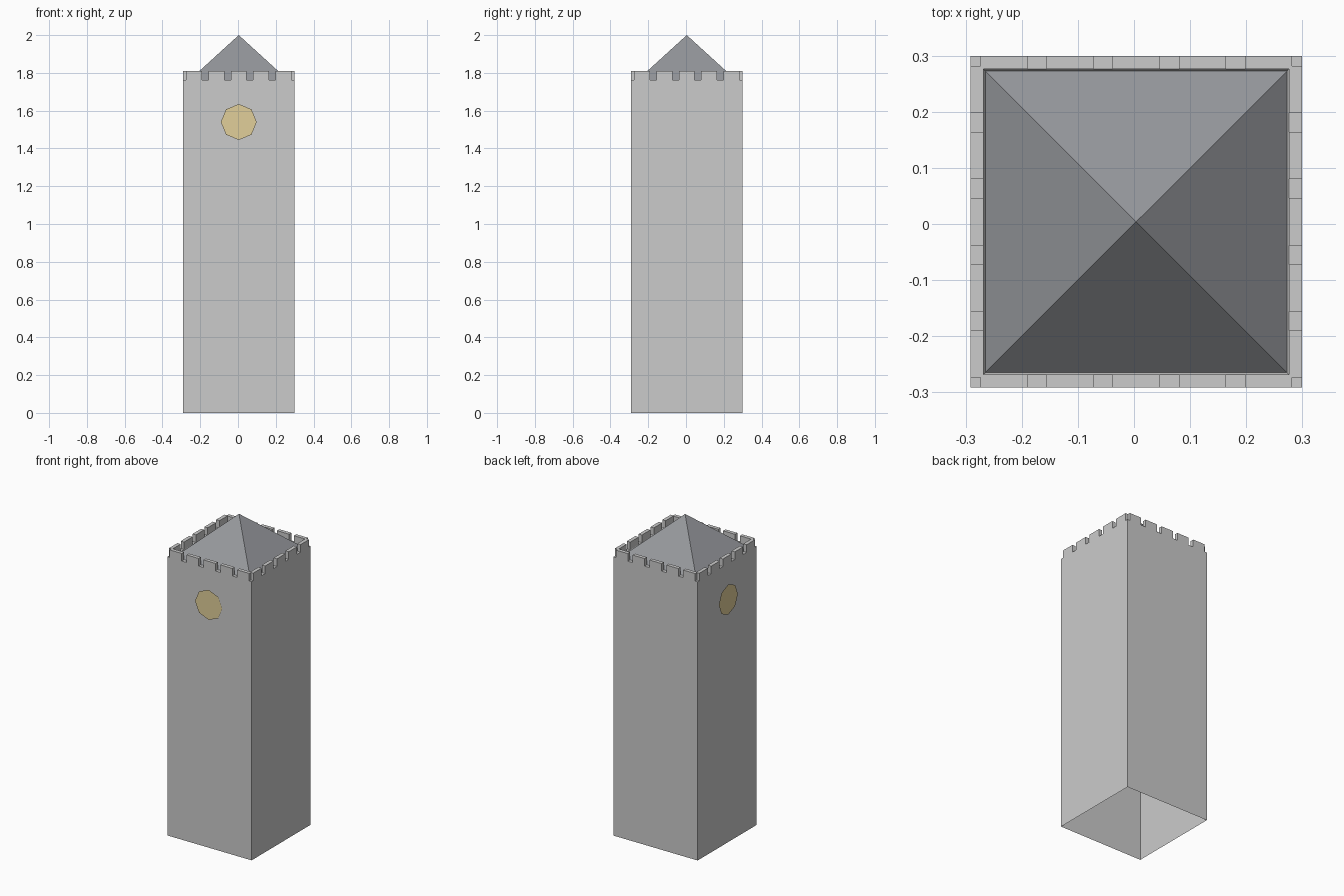
import bpy, bmesh, math
from mathutils import Vector

if "Cube" in bpy.data.objects:
    bpy.data.objects.remove(bpy.data.objects["Cube"])

HALF, INNER, ROOF = 0.295, 0.272, 0.269     # outer wall, parapet inside, roof base
OFF = 0.004                                 # tower centre in x and y
Z_TOP, Z_NOTCH, Z_GUTTER, Z_APEX = 1.81, 1.762, 1.755, 2.0
NOTCH, PITCH = 0.017, 0.118                 # notch half width, spacing


def material(name, rgb):
    m = bpy.data.materials.new(name)
    m.diffuse_color = (*rgb, 1)
    m.use_nodes = True
    m.node_tree.nodes["Principled BSDF"].inputs["Base Color"].default_value = m.diffuse_color
    return m


def finish(bm, name, loc, mat=None):
    me = bpy.data.meshes.new(name)
    bm.to_mesh(me)
    bm.free()
    ob = bpy.data.objects.new(name, me)
    ob.location = loc
    if mat:
        me.materials.append(mat)
    bpy.context.collection.objects.link(ob)
    return ob


def in_notch(t):
    return any(abs(t - c) < NOTCH for c in (PITCH / 2, PITCH * 1.5, PITCH * 2.5))


# Tower: a ring of cells at notch level, walls pulled down, merlons pulled up
pos = [PITCH / 2 - NOTCH, PITCH / 2 + NOTCH, PITCH * 1.5 - NOTCH,
       PITCH * 1.5 + NOTCH, INNER, HALF - NOTCH, HALF]
breaks = [-p for p in reversed(pos)] + pos
bm = bmesh.new()
grid = {}


def vert(i, j):
    if (i, j) not in grid:
        grid[i, j] = bm.verts.new((breaks[i], breaks[j], Z_NOTCH))
    return grid[i, j]


raised = []
n = len(breaks)
for i in range(n - 1):
    for j in range(n - 1):
        cx = abs(breaks[i] + breaks[i + 1]) / 2
        cy = abs(breaks[j] + breaks[j + 1]) / 2
        if max(cx, cy) < INNER:
            continue
        f = bm.faces.new((vert(i, j), vert(i + 1, j), vert(i + 1, j + 1), vert(i, j + 1)))
        if not in_notch(min(cx, cy)):
            raised.append(f)

border = [e for e in bm.edges if e.is_boundary]
for v in [g for g in bmesh.ops.extrude_edge_only(bm, edges=border)["geom"]
          if isinstance(g, bmesh.types.BMVert)]:
    if max(abs(v.co.x), abs(v.co.y)) > HALF - 0.001:
        v.co.z = 0
    else:
        v.co.x *= ROOF / INNER
        v.co.y *= ROOF / INNER
        v.co.z = Z_GUTTER
for v in [g for g in bmesh.ops.extrude_face_region(bm, geom=raised)["geom"]
          if isinstance(g, bmesh.types.BMVert)]:
    v.co.z = Z_TOP
bmesh.ops.dissolve_limit(bm, angle_limit=0.01, verts=bm.verts[:], edges=bm.edges[:])
bmesh.ops.recalc_face_normals(bm, faces=bm.faces[:])
finish(bm, "tower_walls", (OFF, OFF, 0))

# Pyramid roof, open underneath
bm = bmesh.new()
base = [bm.verts.new((x * ROOF, y * ROOF, Z_GUTTER))
        for x, y in ((-1, -1), (1, -1), (1, 1), (-1, 1))]
apex = bm.verts.new((0, 0, Z_APEX))
for k in range(4):
    bm.faces.new((base[k], base[(k + 1) % 4], apex))
finish(bm, "roof", (OFF, OFF, 0), material("slate", (0.3, 0.31, 0.33)))

# Octagonal clock faces floating just off the front and left walls
gold = material("clock_face", (0.75, 0.62, 0.32))
for name, normal, side in (("front_clock", Vector((0, -1, 0)), Vector((1, 0, 0))),
                           ("left_clock", Vector((-1, 0, 0)), Vector((0, -1, 0)))):
    bm = bmesh.new()
    ring = []
    for k in range(8):
        a = k * math.pi / 4
        ring.append(bm.verts.new(side * 0.095 * math.cos(a) + Vector((0, 0, 0.095 * math.sin(a)))))
    bm.faces.new(ring)
    centre = normal * 0.299 + Vector((OFF * abs(side.x), OFF * abs(side.y), 1.54))
    finish(bm, name, centre, gold)
